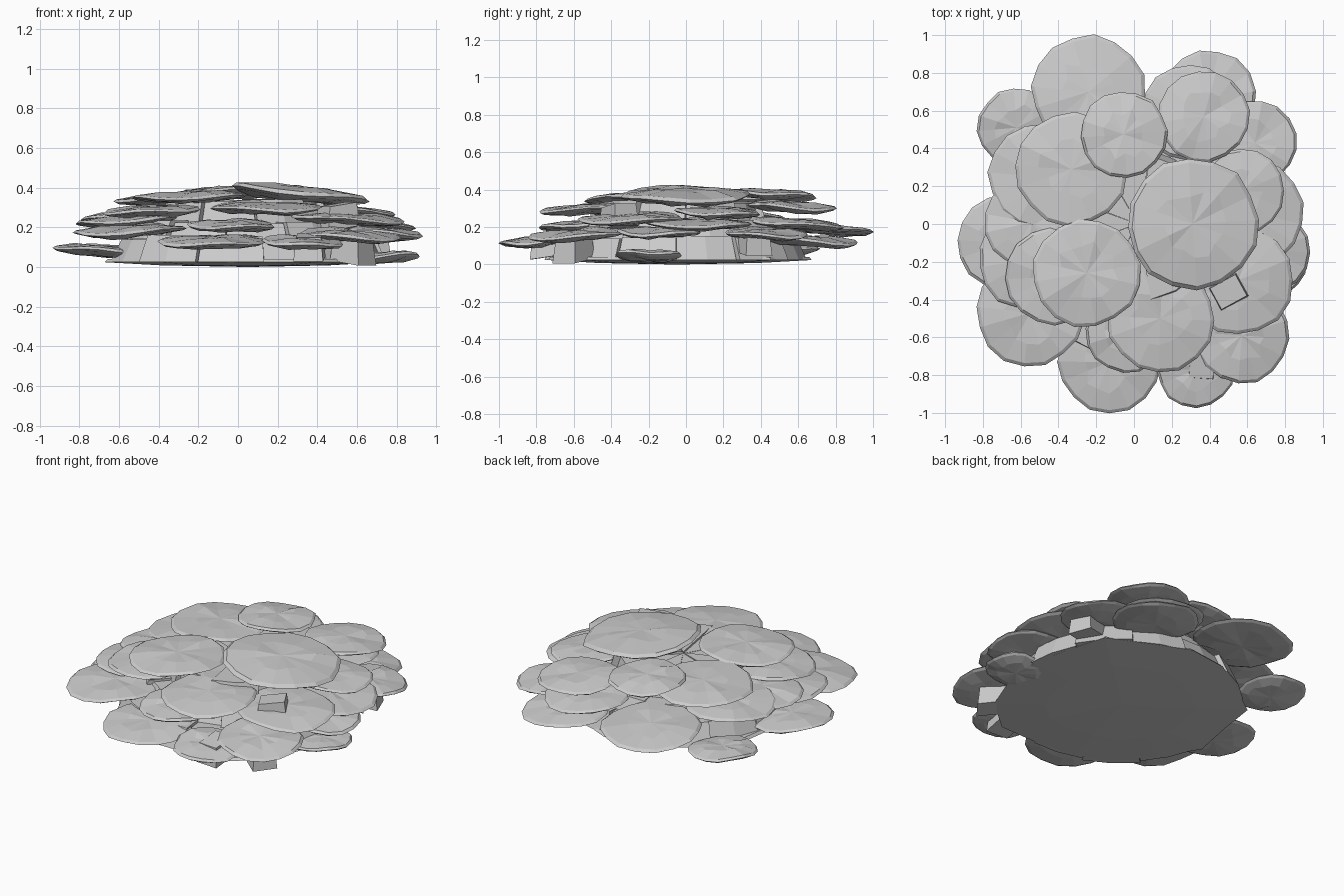
import bpy, bmesh, math, random

if "Cube" in bpy.data.objects:
    bpy.data.objects.remove(bpy.data.objects["Cube"])

random.seed(11)

stone = bpy.data.materials.new("pale grey stone")
stone.diffuse_color = (0.6, 0.6, 0.6, 1)
stone.use_nodes = True
stone.node_tree.nodes["Principled BSDF"].inputs["Base Color"].default_value = stone.diffuse_color


def finish(bm, name):
    bmesh.ops.recalc_face_normals(bm, faces=bm.faces[:])
    me = bpy.data.meshes.new(name)
    bm.to_mesh(me)
    bm.free()
    me.materials.append(stone)
    ob = bpy.data.objects.new(name, me)
    bpy.context.collection.objects.link(ob)
    return ob


def skin(bm, rings):
    """Skin a list of vertex rings; single-vertex rings close the ends."""
    for a, b in zip(rings, rings[1:]):
        n = max(len(a), len(b))
        for i in range(n):
            j = (i + 1) % n
            if len(a) == 1:
                bm.faces.new((a[0], b[i], b[j]))
            elif len(b) == 1:
                bm.faces.new((a[i], a[j], b[0]))
            else:
                bm.faces.new((a[i], a[j], b[j], b[i]))


# Thin, domed, faceted plate with a wavy edge: z is the height of its rim.
# Plates slope down away from the middle; the lowest ones curl up instead.
def plate(name, x, y, r, z, thick=0.056, sides=16):
    bm = bmesh.new()
    lean = 0.11 if z < 0.1 else -0.33 if r > 0.34 else -0.11
    start = random.random() * math.tau
    wave = random.random() * math.tau
    wob = [random.uniform(0.97, 1.03) for _ in range(sides)]
    lift = [0.008 * math.sin(3 * math.tau * i / sides + wave) for i in range(sides)]
    profile = [(0, -0.45), (0.6, -0.38), (0.93, -0.12), (1, 0.05), (0.94, 0.27), (0.52, 0.5), (0, 0.52)]
    rings = []
    for f, h in profile:
        rough = 0.2 if 0.5 < f < 0.7 else 0
        jit = 0.006 if rough else 0.002
        ring = []
        for i in range(sides if f else 1):
            a = start + math.tau * i / sides
            d = r * f * wob[i] * random.uniform(1 - rough, 1 + rough)
            px, py = d * math.cos(a), d * math.sin(a)
            pz = z + h * thick + lean * (x * px + y * py) + f * lift[i] + random.uniform(-jit, jit)
            ring.append(bm.verts.new((x + px, y + py, max(pz, 0.005))))
        rings.append(ring)
    skin(bm, rings)
    finish(bm, name)


# Ring of rough wedge blocks that props the plates up
def block_ring(name, cx, cy, radius, z0, z1, count):
    for k in range(count):
        bm = bmesh.new()
        a0 = math.tau * k / count
        a1 = a0 + math.tau / count * 0.985
        out = radius * random.uniform(0.95, 1.05)
        rings = []
        for rad, z in ((out, z0), (out * 0.92, z1 + random.uniform(-0.012, 0.012))):
            ring = [bm.verts.new((cx, cy, z))]
            for a in (a0, (a0 + a1) / 2, a1):
                ring.append(bm.verts.new((cx + rad * math.cos(a), cy + rad * math.sin(a), z)))
            rings.append(ring)
        skin(bm, rings)
        for ring in rings:
            bm.faces.new(ring)
        finish(bm, f"{name}_{k + 1}")


block_ring("lower_block", 0.05, -0.05, 0.70, 0.025, 0.15, 13)
block_ring("middle_block", 0.02, -0.02, 0.57, 0.14, 0.23, 11)
block_ring("upper_block", 0.02, 0.0, 0.42, 0.22, 0.335, 9)

# Base slab with a shallow convex underside
bm = bmesh.new()
edge = [random.uniform(0.67, 0.77) for _ in range(17)]
rings = [[bm.verts.new((0.05, -0.05, 0))]]
for f, z in ((0.6, 0.008), (1, 0.024), (0.98, 0.04)):
    rings.append([bm.verts.new((0.05 + f * e * math.cos(math.tau * i / 17),
                                -0.05 + f * e * math.sin(math.tau * i / 17), z)) for i, e in enumerate(edge)])
rings.append([bm.verts.new((0.05, -0.05, 0.04))])
skin(bm, rings)
finish(bm, "base_slab")

# Loose blocks poking out between the plates
for i, (x, y, z) in enumerate([(0.5, -0.36, 0.255), (0.36, -0.74, 0.1), (0.58, -0.6, 0.08), (0.66, 0.36, 0.12)]):
    bm = bmesh.new()
    bmesh.ops.create_cube(bm, size=1)
    turn = 0.5 + i
    for v in bm.verts:
        taper = 0.85 if v.co.z > 0 else 1
        px, py = v.co.x * 0.18 * taper, v.co.y * 0.15 * taper
        v.co = (x + px * math.cos(turn) - py * math.sin(turn),
                y + px * math.sin(turn) + py * math.cos(turn), z + v.co.z * 0.12 + px * 0.15)
    finish(bm, f"loose_block_{i + 1}")

# Plates by tier: x, y, radius, rim height
tiers = {
    "crown": [(0.31, 0, 0.35, 0.365), (-0.055, 0.475, 0.23, 0.37), (-0.33, 0.29, 0.3, 0.335),
              (-0.25, -0.26, 0.285, 0.35), (0.14, -0.5, 0.285, 0.295), (0.37, 0.57, 0.24, 0.305)],
    "middle": [(0.57, 0.17, 0.23, 0.275), (0.61, 0.06, 0.29, 0.215), (0.55, -0.3, 0.29, 0.24),
               (-0.43, -0.28, 0.255, 0.28), (-0.56, -0.19, 0.265, 0.23), (-0.54, 0.01, 0.25, 0.25),
               (-0.49, 0.25, 0.28, 0.255), (0.29, 0.59, 0.255, 0.215), (-0.04, -0.57, 0.22, 0.205)],
    "outer": [(-0.24, 0.7, 0.3, 0.19), (0.39, 0.66, 0.26, 0.125), (-0.62, 0.51, 0.21, 0.075),
              (0.64, 0.43, 0.225, 0.16), (0.71, -0.14, 0.225, 0.17), (0.74, -0.2, 0.18, 0.045),
              (0.57, -0.59, 0.255, 0.155), (0.33, -0.77, 0.205, 0.12), (-0.13, -0.73, 0.27, 0.125),
              (-0.55, -0.47, 0.285, 0.18), (-0.69, -0.1, 0.25, 0.075)],
}
for tier, spots in tiers.items():
    for i, (x, y, r, z) in enumerate(spots):
        plate(f"{tier}_plate_{i + 1}", x, y, r, z, thick=0.08 if r > 0.34 else 0.056)
